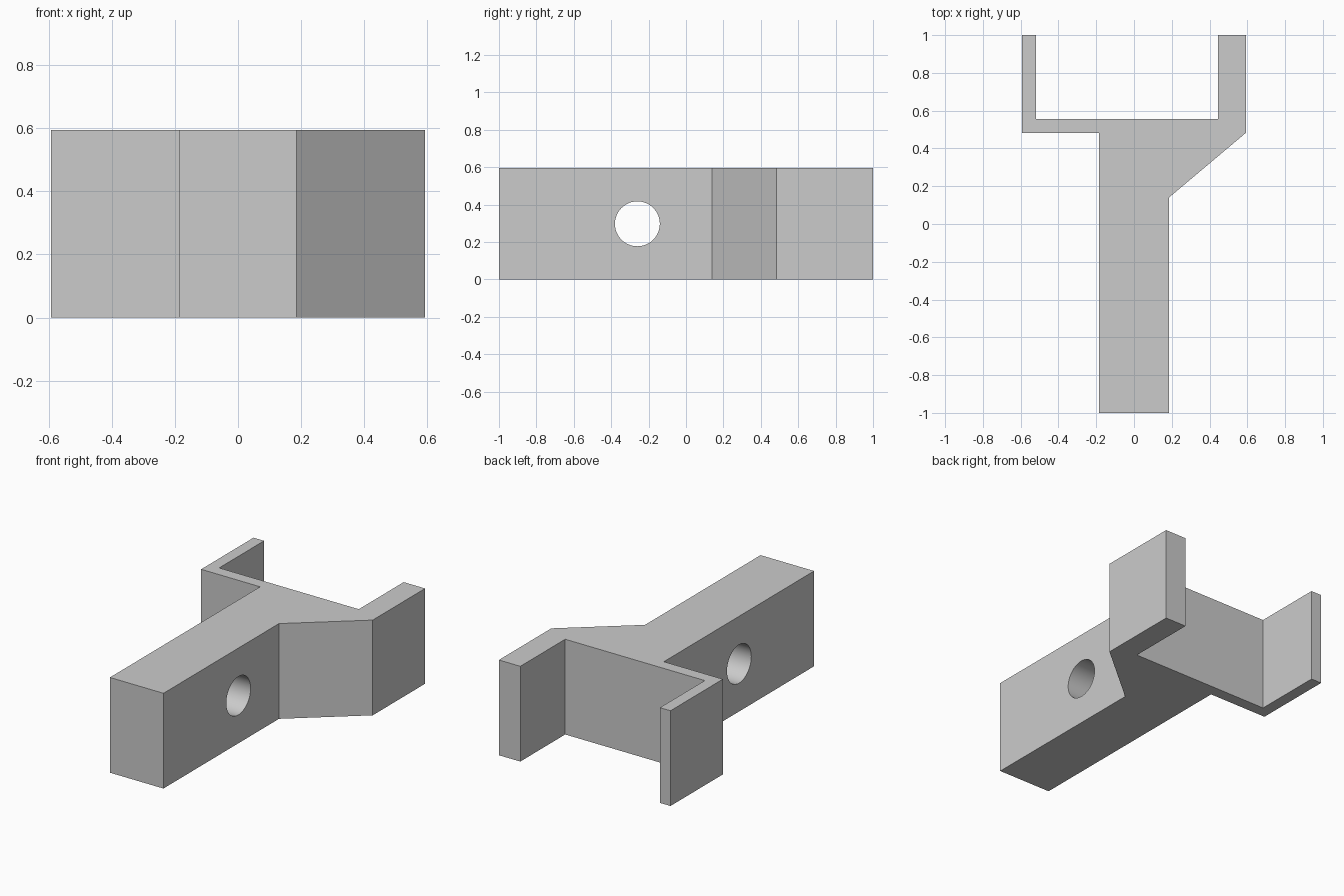
import bpy
import bmesh
import math

cube = bpy.data.objects.get("Cube")
if cube:
    bpy.data.objects.remove(cube, do_unlink=True)

HEIGHT = 0.595

# Single plain grey
grey = bpy.data.materials.new("light grey")
grey.use_nodes = True
colour = (0.6, 0.6, 0.6, 1)
grey.diffuse_color = colour
grey.node_tree.nodes["Principled BSDF"].inputs["Base Color"].default_value = colour


def extrude_profile(name, points, height):
    """Make a prism from an outline in the ground plane."""
    bm = bmesh.new()
    base = bm.faces.new([bm.verts.new((x, y, 0)) for x, y in points])
    top = bmesh.ops.extrude_face_region(bm, geom=[base])["geom"]
    verts = [v for v in top if isinstance(v, bmesh.types.BMVert)]
    bmesh.ops.translate(bm, verts=verts, vec=(0, 0, height))
    bmesh.ops.recalc_face_normals(bm, faces=bm.faces)
    mesh = bpy.data.meshes.new(name)
    bm.to_mesh(mesh)
    bm.free()
    mesh.materials.append(grey)
    obj = bpy.data.objects.new(name, mesh)
    bpy.context.collection.objects.link(obj)
    return obj


# Bracket outline: stem, slanted gusset, thick prong, cradle floor, thin prong
outline = [
    (-0.185, -1), (0.185, -1), (0.185, 0.14),
    (0.593, 0.483), (0.593, 1), (0.445, 1), (0.445, 0.557),
    (-0.52, 0.557), (-0.52, 1), (-0.593, 1), (-0.593, 0.483),
    (-0.185, 0.483),
]
bracket = extrude_profile("forked_bracket", outline, HEIGHT)

# Round hole drilled sideways through the stem
bpy.ops.mesh.primitive_cylinder_add(
    vertices=64, radius=0.12, depth=0.8,
    location=(0, -0.26, HEIGHT / 2), rotation=(0, math.pi / 2, 0))
cutter = bpy.context.object
cutter.name = "hole_cutter"
cutter.hide_render = True
cutter.data.materials.append(grey)

drill = bracket.modifiers.new("drill", 'BOOLEAN')
drill.operation = 'DIFFERENCE'
drill.solver = 'EXACT'
drill.object = cutter

bpy.ops.object.select_all(action='DESELECT')
bracket.select_set(True)
bpy.context.view_layer.objects.active = bracket
bpy.ops.object.modifier_apply(modifier=drill.name)
bpy.data.objects.remove(cutter, do_unlink=True)
bpy.ops.object.shade_smooth_by_angle(angle=math.radians(30))
